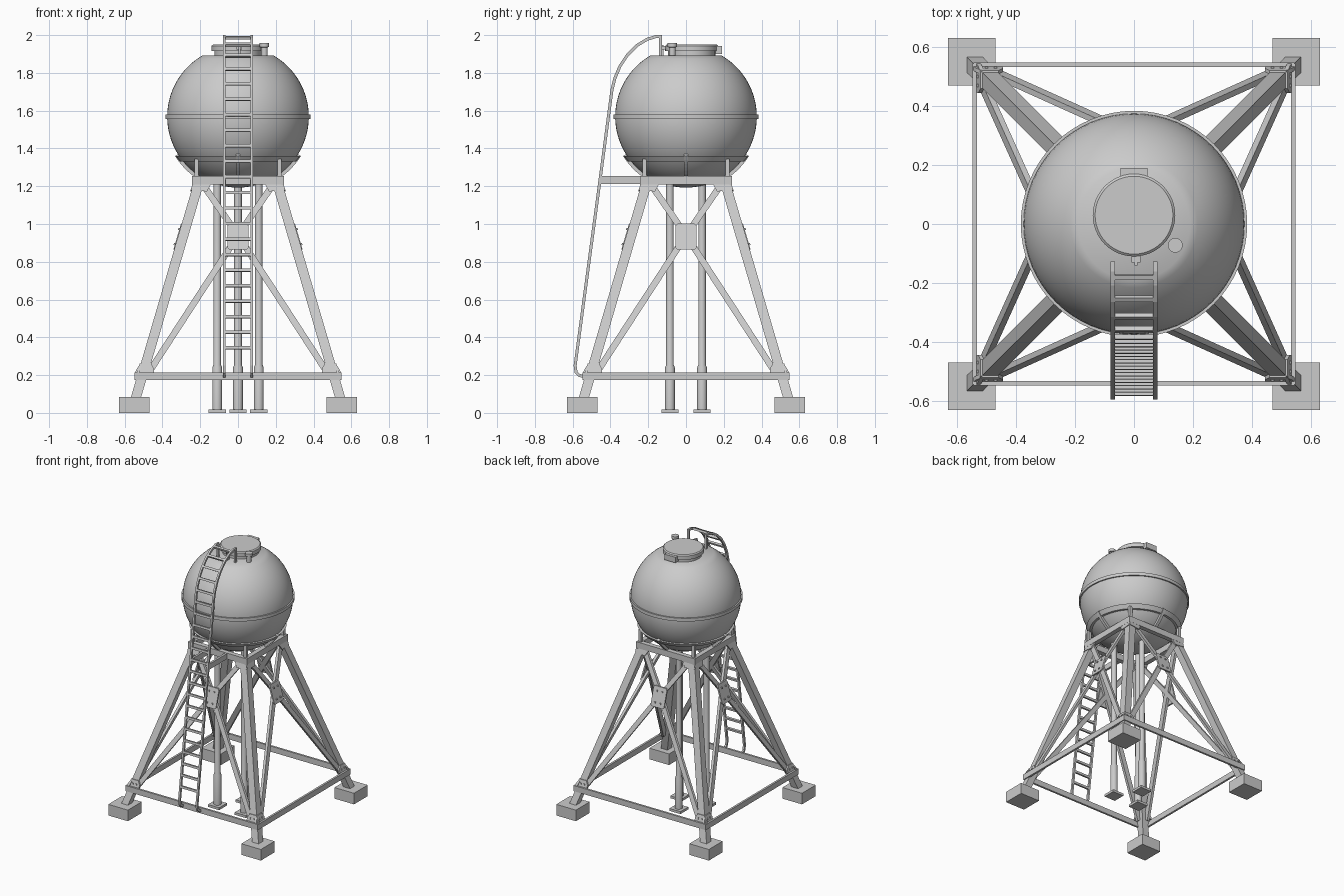
import bpy, bmesh, math
from mathutils import Vector, Matrix

if "Cube" in bpy.data.objects:
    bpy.data.objects.remove(bpy.data.objects["Cube"])

def finish(name, bm, smooth=False):
    bmesh.ops.recalc_face_normals(bm, faces=bm.faces)
    me = bpy.data.meshes.new(name)
    bm.to_mesh(me)
    bm.free()
    ob = bpy.data.objects.new(name, me)
    bpy.context.collection.objects.link(ob)
    if smooth:
        bpy.ops.object.select_all(action='DESELECT')
        ob.select_set(True)
        bpy.context.view_layer.objects.active = ob
        bpy.ops.object.shade_smooth_by_angle(angle=math.radians(35))
    return ob

def prism(bm, a, b):
    """Closed solid between two matching point loops."""
    va, vb = [bm.verts.new(p) for p in a], [bm.verts.new(p) for p in b]
    n = len(va)
    bm.faces.new(va)
    bm.faces.new(vb[::-1])
    for i in range(n):
        j = (i + 1) % n
        bm.faces.new((va[i], vb[i], vb[j], va[j]))

def box(bm, x0, x1, y0, y1, z0, z1):
    loop = [(x0, y0), (x1, y0), (x1, y1), (x0, y1)]
    prism(bm, [(x, y, z0) for x, y in loop], [(x, y, z1) for x, y in loop])

def lathe(name, profile, x=0, y=0, seg=48, closed=False):
    """Revolve (radius, z) points around a vertical axis."""
    bm = bmesh.new()
    vs = [bm.verts.new((x + r, y, z)) for r, z in profile]
    es = [bm.edges.new(p) for p in zip(vs, vs[1:])]
    if closed:
        es.append(bm.edges.new((vs[-1], vs[0])))
    bmesh.ops.spin(bm, geom=vs + es, cent=(x, y, 0), axis=(0, 0, 1),
                   angle=math.tau, steps=seg)
    bmesh.ops.remove_doubles(bm, verts=bm.verts, dist=1e-5)
    return finish(name, bm, True)

def four_sides(name, build):
    """Build once for the front side, then repeat around the tower."""
    for side, k in (("front", 0), ("right", 1), ("back", 2), ("left", 3)):
        bm = bmesh.new()
        build(bm)
        bm.transform(Matrix.Rotation(k * math.pi / 2, 4, 'Z'))
        finish(side + "_" + name, bm)

def outer(z):
    return 0.567 - (z - 0.083) * 0.293     # half width of tapering tower

def plate(bm, pts, out, depth):
    """Flat (x, z) outline lying on the sloping front tower face."""
    prism(bm, [(x, -outer(z) - out, z) for x, z in pts],
          [(x, -outer(z) - out + depth, z) for x, z in pts])

def strip(bm, p, q, w, out, depth):
    p, q = Vector(p), Vector(q)
    d = (q - p).normalized()
    n = Vector((-d.y, d.x)) * w / 2
    plate(bm, [p + n, q + n, q - n, p - n], out, depth)

# Spherical tank with flat top, belt and saddle ring
R, CZ = 0.375, 1.568
a0 = math.acos(0.19 / R)
prof = [(0, CZ + R * math.sin(a0))]
for i in range(33):
    a = a0 - (a0 + math.pi / 2) * i / 32
    prof.append((max(0, R * math.cos(a)), CZ + R * math.sin(a)))
lathe("tank", prof, seg=64)
lathe("tank_belt", [(.37, 1.556), (.384, 1.556), (.384, 1.58), (.37, 1.58)], seg=64, closed=True)
lathe("saddle_ring", [(.33, 1.36), (.30, 1.36), (.285, 1.332), (.308, 1.332)], closed=True)

# Hatch, hinge, latch and vent
lathe("hatch_neck", [(0, 1.885), (.125, 1.885), (.125, 1.93), (0, 1.93)], 0, .03)
lathe("hatch_lid", [(0, 1.915), (.14, 1.915), (.14, 1.943), (.132, 1.95), (0, 1.95)], 0, .03)
lathe("vent", [(0, 1.88), (.017, 1.88), (.017, 1.935), (.025, 1.937), (.025, 1.957), (0, 1.957)],
      .14, -.072, 20)
bm = bmesh.new()
box(bm, -.045, .045, .155, .19, 1.9, 1.942)
finish("hatch_hinge", bm)
bm = bmesh.new()
box(bm, -.008, .022, -.13, -.1, 1.925, 1.942)
box(bm, .002, .012, -.14, -.12, 1.89, 1.947)
finish("hatch_latch", bm)

# Footings and legs
for sx in (-1, 1):
    for sy in (-1, 1):
        tag = ("left" if sx < 0 else "right") + ("_front" if sy < 0 else "_back")
        bm = bmesh.new()
        box(bm, sx * .55 - .081, sx * .55 + .081, sy * .55 - .081, sy * .55 + .081, 0, .083)
        finish(tag + "_footing", bm)
        loops = []
        for z in (.06, 1.225):
            o, i = outer(z), outer(z) - .054
            loops.append([(sx * u, sy * v, z) for u, v in ((o, o), (i, o), (i, i), (o, i))])
        bm = bmesh.new()
        prism(bm, *loops)
        finish(tag + "_leg", bm)
        bm = bmesh.new()
        box(bm, sx * .22 - .011, sx * .22 + .011, sy * .22 - .011, sy * .22 + .011, 1.24, 1.345)
        finish(tag + "_saddle_post", bm)

# Side frames: beams, cross braces, joint plates
four_sides("lower_beam", lambda bm: box(bm, -.545, .545, -.548, -.533, .173, .215))
four_sides("upper_beam", lambda bm: box(bm, -.243, .243, -.243, -.208, 1.21, 1.255))

def braces(bm):
    for s in (-1, 1):
        strip(bm, (s * .475, .21), (0, .94), .034, -.006, .02)
        strip(bm, (0, .94), (s * .19, 1.215), .034, -.006, .02)
four_sides("cross_brace", braces)

def joints(bm):
    plate(bm, [(-.055, .875), (-.045, .865), (.045, .865), (.055, .875), (.055, .99),
               (.045, 1.003), (-.045, 1.003), (-.055, .99)], .004, .012)
    for s in (-1, 1):
        plate(bm, [(s * x, z) for x, z in ((.545, .212), (.445, .212), (.445, .235),
                                           (.46, .262), (.515, .262), (.535, .235))], .006, .014)
        plate(bm, [(s * x, z) for x, z in ((.243, 1.215), (.14, 1.215), (.165, 1.172),
                                           (.243, 1.18))], .005, .013)
        for x, z in ((s * .022, .895), (s * .022, .973), (s * .47, .235), (s * .5, .235)):
            plate(bm, [(x - .005, z - .005), (x + .005, z - .005),
                       (x + .005, z + .005), (x - .005, z + .005)], .011, .012)
four_sides("joint_plates", joints)

# Curved saddle brackets hugging the tank between the corner posts
def bracket(bm):
    def arc(r):
        return [(-r * math.cos(t), CZ + r * math.sin(t)) for t in
                [math.radians(-32 - 22 * i / 6) for i in range(7)]]
    loop = arc(.393) + arc(.37)[::-1]
    prism(bm, [(-.011, y, z) for y, z in loop], [(.011, y, z) for y, z in loop])
four_sides("saddle_bracket", bracket)

# Water pipes
for name, x, y in (("left", -.11, -.085), ("right", .11, -.085), ("back", 0, .085)):
    lathe(name + "_pipe", [(0, .01), (.026, .01), (.026, .24), (.02, .255), (.02, 1.25), (0, 1.25)],
          x, y, 20)
    bm = bmesh.new()
    box(bm, x - .046, x + .046, y - .046, y + .046, 0, .018)
    finish(name + "_pipe_base", bm)

# Ladder
path = [Vector(p) for p in ((-.54, .193), (-.565, .198), (-.582, .215), (-.587, .25), (-.455, 1.235),
        (-.392, 1.71), (-.377, 1.77), (-.35, 1.835), (-.31, 1.895), (-.26, 1.945),
        (-.205, 1.978), (-.16, 1.992), (-.135, 1.992), (-.135, 1.89))]

def rail(bm, x0, x1, h):
    rings = []
    for i, p in enumerate(path):
        d0 = (p - path[max(i - 1, 0)]).normalized()
        d1 = (path[min(i + 1, len(path) - 1)] - p).normalized()
        d = (d0 + d1).normalized()
        k = h / max(.6, d.dot(d1 if d1.length else d0))
        n = Vector((-d.y, d.x)) * k
        q, r = p + n, p - n
        rings.append([bm.verts.new(c) for c in ((x0, *q), (x1, *q), (x1, *r), (x0, *r))])
    bm.faces.new(rings[0])
    bm.faces.new(rings[-1])
    for a, b in zip(rings, rings[1:]):
        for i in range(4):
            j = (i + 1) % 4
            bm.faces.new((a[i], a[j], b[j], b[i]))

for side, s in (("left", -1), ("right", 1)):
    bm = bmesh.new()
    rail(bm, s * .072 - .007, s * .072 + .007, .008)
    finish(side + "_ladder_rail", bm)
    bm = bmesh.new()
    box(bm, s * .072 - .008, s * .072 + .008, -.455, -.23, 1.212, 1.253)
    finish(side + "_ladder_arm", bm)

bm = bmesh.new()
travel, step, nxt = 0, .083, .18
for p, q in zip(path, path[1:-1]):
    length = (q - p).length
    while nxt <= travel + length:
        c = p.lerp(q, (nxt - travel) / length)
        d = (q - p).normalized() * .008
        n = Vector((-d.y, d.x)) 
        loop = [c + d + n, c - d + n, c - d - n, c + d - n]
        prism(bm, [(-.068, *v) for v in loop], [(.068, *v) for v in loop])
        nxt += step
    travel += length
finish("ladder_rungs", bm)
